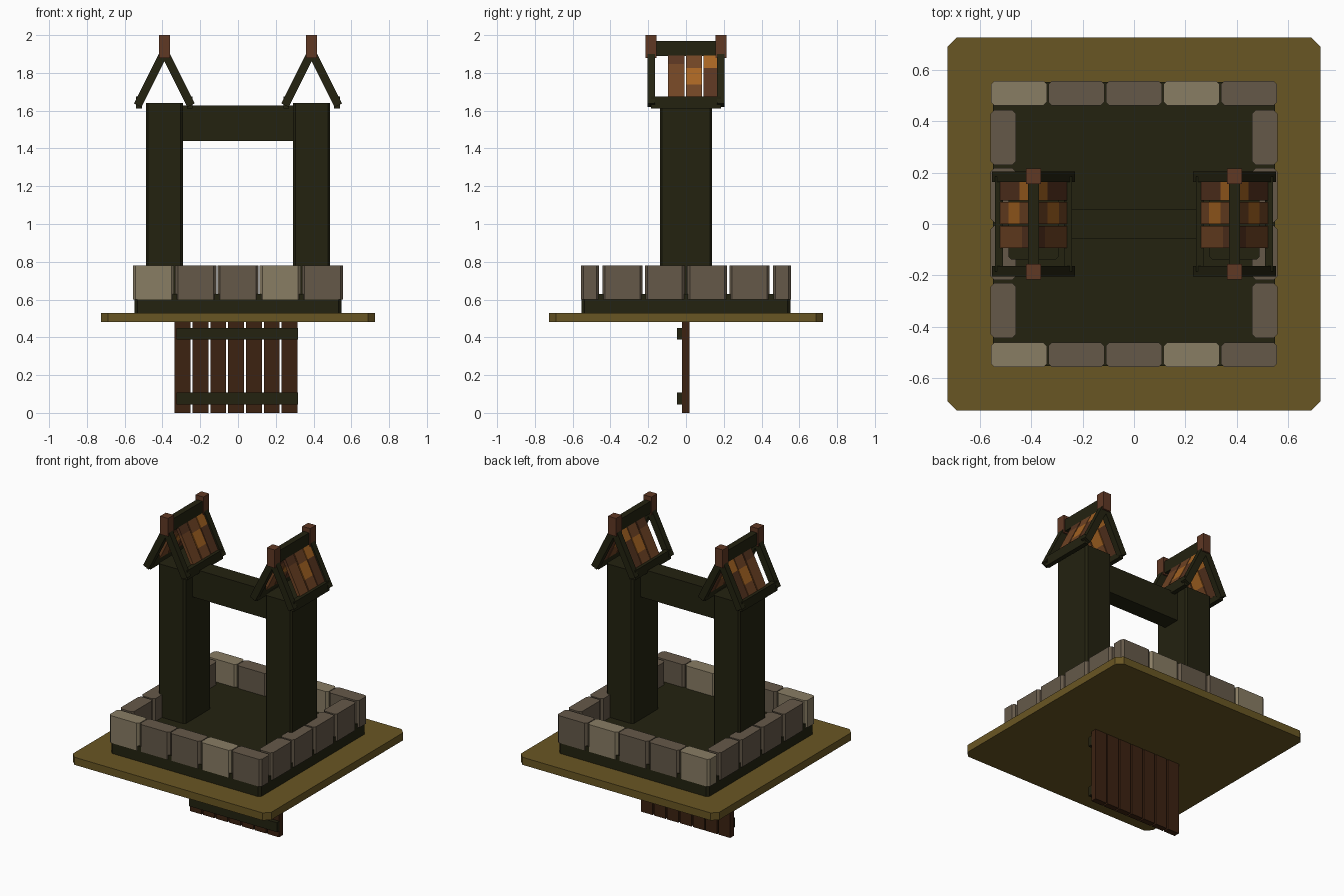
import bpy, bmesh, math
from mathutils import Matrix, Vector

if "Cube" in bpy.data.objects:
    bpy.data.objects.remove(bpy.data.objects["Cube"])


def material(name, r, g, b):
    lin = [((c / 255 + 0.055) / 1.055) ** 2.4 for c in (r, g, b)]
    m = bpy.data.materials.new(name)
    m.diffuse_color = (*lin, 1)
    m.use_nodes = True
    m.node_tree.nodes["Principled BSDF"].inputs["Base Color"].default_value = m.diffuse_color
    return m


DARK = material("dark_timber", 35, 34, 16)
SAND = material("ochre_ground", 105, 86, 35)
STONE = material("grey_stone", 101, 89, 73)
PALE = material("pale_stone", 137, 125, 100)
DOOR = material("door_wood", 60, 34, 17)
RED = material("red_wood", 96, 56, 36)
TILE_D = material("dark_shingle", 88, 52, 32)
TILE_B = material("brown_shingle", 112, 68, 36)
TILE_O = material("orange_shingle", 166, 100, 34)


def box(name, mat, lo, hi, chamfer=0.0, tilt=0.0):
    """Box from corner to corner, optional chamfered upright edges, tilted about y."""
    lo, hi = Vector(lo), Vector(hi)
    bm = bmesh.new()
    bmesh.ops.create_cube(bm, size=1)
    bmesh.ops.scale(bm, vec=hi - lo, verts=bm.verts)
    if chamfer:
        upright = [e for e in bm.edges
                   if abs(e.verts[0].co.z - e.verts[1].co.z) > 1e-5]
        bmesh.ops.bevel(bm, geom=upright, offset=chamfer, segments=1, affect='EDGES')
    me = bpy.data.meshes.new(name)
    bm.to_mesh(me)
    bm.free()
    me.materials.append(mat)
    ob = bpy.data.objects.new(name, me)
    ob.location = (lo + hi) / 2
    ob.rotation_euler.y = tilt
    bpy.context.collection.objects.link(ob)
    return ob


# Ground slab and dark plinth
box("ground_slab", SAND, (-.725, -.725, .48), (.725, .725, .53), .037)
box("plinth", DARK, (-.548, -.552, .53), (.548, .552, .63), .015)

# Stone rim: five stones front and back, four on each side
for side, y in (("front", -.508), ("back", .508)):
    for i in range(5):
        x = (i - 2) * .2235
        box(f"{side}_stone_{i}", PALE if i in (0, 3) else STONE,
            (x - .109, y - .048, .60), (x + .109, y + .048, .78), .014)
for side, x in (("left", -.508), ("right", .508)):
    for i in range(4):
        y = (i - 1.5) * .224
        box(f"{side}_stone_{i}", STONE,
            (x - .049, y - .106, .60), (x + .049, y + .106, .78), .014)

# Cross beam between the posts
box("cross_beam", DARK, (-.30, -.057, 1.44), (.30, .057, 1.627))

# Shingle columns: centre y, then (start, end, colour) up the slope
COLUMNS = [
    (-.051, [(0, .42, TILE_B), (.42, .76, TILE_B), (.76, 1, TILE_D)]),
    (.043, [(0, .32, TILE_B), (.32, .68, TILE_O), (.68, 1, TILE_B)]),
    (.135, [(0, .68, TILE_D), (.68, 1, TILE_O)]),
]
SLOPE = math.atan2(2, 1)


def sloped(name, mat, cx, s, y0, y1, start, end, thick):
    """Board lying along the roof slope; start and end are heights on its centre line."""
    z = (start + end) / 2
    x = cx + s * (1.91 - z) / 2
    half = (end - start) / math.sin(SLOPE) / 2
    box(name, mat, (x - half, y0, z - thick / 2), (x + half, y1, z + thick / 2),
        tilt=s * SLOPE)


for side, cx in (("left", -.39), ("right", .39)):
    # Post
    box(f"{side}_post", DARK, (cx - .098, -.138, .60), (cx + .098, .138, 1.64), .012)
    # Ridge and finials
    box(f"{side}_ridge", DARK, (cx - .021, -.17, 1.89), (cx + .021, .17, 1.97))
    for end, y in (("front", -.185), ("back", .185)):
        box(f"{side}_{end}_finial", RED,
            (cx - .029, y - .03, 1.88), (cx + .029, y + .03, 2.0))
    for s, slope in ((-1, "outer" if cx < 0 else "inner"),
                     (1, "inner" if cx < 0 else "outer")):
        # Eave board
        ex = cx + s * .134
        box(f"{side}_{slope}_eave", DARK,
            (ex - .015, -.185, 1.612), (ex + .015, .185, 1.675))
        # Gable rafters
        for end, y in (("front", -.184), ("back", .184)):
            sloped(f"{side}_{slope}_{end}_rafter", DARK, cx, s,
                   y - .02, y + .02, 1.628, 1.905, .044)
        # Shingles
        for c, (y, rows) in enumerate(COLUMNS):
            for r, (a, b, mat) in enumerate(rows):
                sloped(f"{side}_{slope}_shingle_{c}_{r}", mat, cx, s,
                       y - .043, y + .043, 1.655 + .245 * a, 1.655 + .245 * b, .022)

# Plank door hanging below the slab, with two cross bars
for i in range(7):
    x = -.293 + i * .0943
    box(f"door_plank_{i}", DOOR, (x - .042, -.021, 0), (x + .042, .018, .50))
for name, z in (("lower_bar", .045), ("upper_bar", .388)):
    box(f"door_{name}", DARK, (-.325, -.047, z), (.317, -.02, z + .062))
